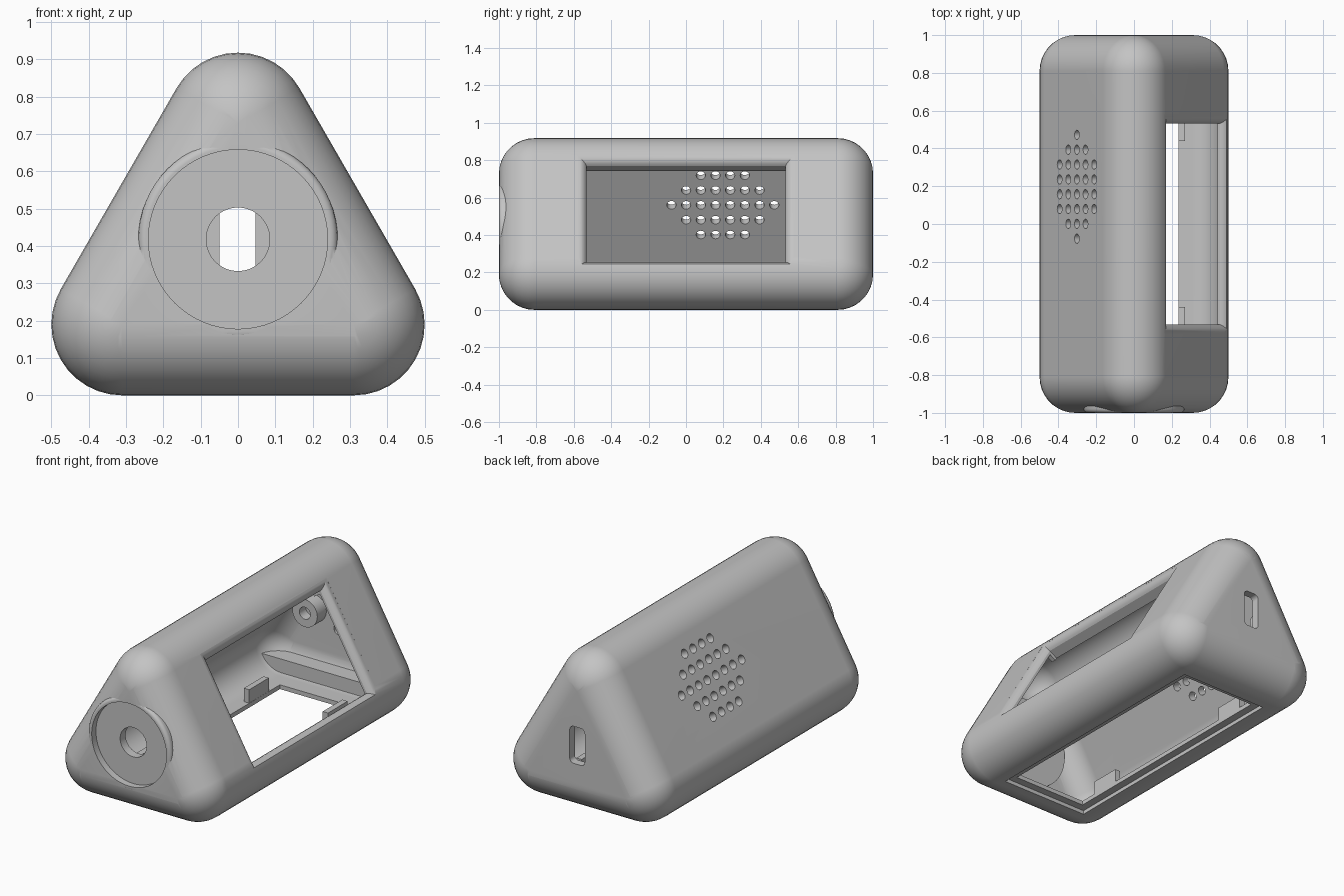
import bpy, bmesh, math
from mathutils import Matrix, Vector

if "Cube" in bpy.data.objects:
    bpy.data.objects.remove(bpy.data.objects["Cube"], do_unlink=True)

grey = bpy.data.materials.new("plain grey")
grey.use_nodes = True
COLOUR = (0.55, 0.55, 0.55, 1)
grey.diffuse_color = COLOUR
grey.node_tree.nodes["Principled BSDF"].inputs["Base Color"].default_value = COLOUR

CORNERS = [(-0.31, 0.19), (0.31, 0.19), (0, 0.728)]
ALONG_Y = Matrix.Rotation(math.pi / 2, 4, "X")
SLOPE = math.radians(30)
RIGHT_SLOPE = Matrix.Rotation(-SLOPE, 4, "Y")


def finish(bm, name):
    bmesh.ops.recalc_face_normals(bm, faces=bm.faces)
    mesh = bpy.data.meshes.new(name)
    bm.to_mesh(mesh)
    bm.free()
    mesh.materials.append(grey)
    obj = bpy.data.objects.new(name, mesh)
    bpy.context.collection.objects.link(obj)
    return obj


def rounded_prism(name, radius):
    """Triangular prism rounded by a ball at each of its six corners."""
    bm = bmesh.new()
    for x, z in CORNERS:
        for y in (-0.81, 0.81):
            bmesh.ops.create_uvsphere(bm, u_segments=36, v_segments=18, radius=radius,
                                      matrix=Matrix.Translation((x, y, z)) @ ALONG_Y)
    hull = bmesh.ops.convex_hull(bm, input=bm.verts)
    waste = {g for g in hull["geom_interior"] + hull["geom_unused"]
             if isinstance(g, bmesh.types.BMVert)}
    bmesh.ops.delete(bm, geom=list(waste), context="VERTS")
    bmesh.ops.dissolve_limit(bm, angle_limit=0.01, verts=bm.verts, edges=bm.edges)
    return finish(bm, name)


def cylinder(name, x, z, radius, y0, y1, rounding=0):
    """Cylinder along y, its front rim optionally rounded."""
    bm = bmesh.new()
    bmesh.ops.create_cone(bm, cap_ends=True, segments=64, radius1=radius, radius2=radius,
                          depth=y1 - y0,
                          matrix=Matrix.Translation((x, (y0 + y1) / 2, z)) @ ALONG_Y)
    if rounding:
        rim = [e for e in bm.edges if all(v.co.y < y0 + 0.001 for v in e.verts)]
        bmesh.ops.bevel(bm, geom=rim, offset=rounding, segments=4, profile=0.5, affect="EDGES")
    return finish(bm, name)


def box(name, low, high, turn=Matrix()):
    bm = bmesh.new()
    low, high = Vector(low), Vector(high)
    bmesh.ops.create_cube(bm, size=1, matrix=turn @ Matrix.Translation((low + high) / 2)
                          @ Matrix.Diagonal((*(high - low), 1)))
    return finish(bm, name)


def combine(target, tool, operation="DIFFERENCE"):
    mod = target.modifiers.new(tool.name, "BOOLEAN")
    mod.operation = operation
    mod.solver = "EXACT"
    mod.object = tool
    bpy.context.view_layer.objects.active = target
    bpy.ops.object.modifier_apply(modifier=mod.name)
    bpy.data.objects.remove(tool, do_unlink=True)


def window_cutter():
    """Opening through the right slope, its outer edge rounded over."""
    bm = bmesh.new()
    radius, face, sweep = 0.05, 0.5535, math.radians(70)
    profile = [(0.42, 0)]
    for i in range(6):
        t = sweep * (1 - i / 5)
        profile.append((face - radius * (1 - math.cos(t)),
                        radius * (math.sin(sweep) - math.sin(t))))
    profile.append((0.62, profile[-1][1]))
    rings = []
    for n, flare in profile:
        low, high, half = -0.008 - flare, 0.588 + flare, 0.532 + flare
        rings.append([bm.verts.new((n, y, s)) for y, s in
                      ((-half, low), (half, low), (half, high), (-half, high))])
    bm.faces.new(rings[0])
    bm.faces.new(rings[-1])
    for a, b in zip(rings, rings[1:]):
        for i in range(4):
            j = (i + 1) % 4
            bm.faces.new((a[i], a[j], b[j], b[i]))
    bm.transform(RIGHT_SLOPE)
    return finish(bm, "window_cutter")


def speaker_cutter():
    """Diamond of round holes through the left slope."""
    bm = bmesh.new()
    turn = Matrix.Rotation(SLOPE, 4, "Y")
    for row in range(-2, 3):
        count = 8 - 2 * abs(row)
        for i in range(count):
            y = 0.197 + (i - (count - 1) / 2) * 0.0785
            spot = Matrix.Translation((-0.52, y, 0.354 + row * 0.0915))
            bmesh.ops.create_cone(bm, cap_ends=True, segments=20, radius1=0.025, radius2=0.025,
                                  depth=0.2,
                                  matrix=turn @ spot @ Matrix.Rotation(math.pi / 2, 4, "Y"))
    return finish(bm, "speaker_cutter")


def slot_cutter():
    """Upright slot with rounded corners in the back."""
    slot = box("slot_cutter", (-0.05, 0.85, 0.305), (0.047, 1.1, 0.52))
    bm = bmesh.new()
    bm.from_mesh(slot.data)
    edges = [e for e in bm.edges if abs(e.verts[0].co.y - e.verts[1].co.y) > 0.1]
    bmesh.ops.bevel(bm, geom=edges, offset=0.025, segments=5, profile=0.5, affect="EDGES")
    bm.to_mesh(slot.data)
    bm.free()
    return slot


# Thin hollow body with a round collar through the front wall
body = rounded_prism("body_shell", 0.19)
combine(body, rounded_prism("cavity", 0.143))
combine(body, cylinder("collar", 0, 0.418, 0.267, -0.9995, -0.91, 0.02), "UNION")

# Ledge across the back end of the floor, kept inside the shell
ledge = box("end_ledge", (-0.5, 0.84, 0), (0.5, 1, 0.13))
combine(ledge, rounded_prism("ledge_limit", 0.165), "INTERSECT")
combine(body, ledge, "UNION")

# Stiffening bar behind the top edge of the window
combine(body, box("window_bar", (0.464, -0.56, 0.57), (0.53, 0.56, 0.62), RIGHT_SLOPE), "UNION")

# Front dial recess and hole, back slot, window, speaker holes
combine(body, cylinder("dial_recess", 0, 0.418, 0.24, -1.1, -0.96))
combine(body, cylinder("dial_hole", 0, 0.418, 0.085, -1.1, -0.8))
combine(body, slot_cutter())
combine(body, window_cutter())
combine(body, speaker_cutter())

# Bottom opening with a shallow stepped seat for a cover
combine(body, box("cover_seat", (-0.28, -0.765, -0.1), (0.28, 0.765, 0.022)))
combine(body, box("bottom_opening", (-0.235, -0.72, -0.1), (0.235, 0.72, 0.12)))

# Screw post inside the back wall
post = cylinder("screw_post", -0.18, 0.42, 0.08, 0.87, 0.96)
combine(post, cylinder("screw_hole", -0.18, 0.42, 0.035, 0.7, 0.93))

# Clip blocks standing on the inner rim, two on each side
clips = []
for side in (-1, 1):
    for end in (-1, 1):
        x0, x1 = sorted((side * 0.236, side * 0.27))
        y0, y1 = sorted((end * 0.44, end * 0.62))
        clips.append(box("clip_block", (x0, y0, 0.03), (x1, y1, 0.125)))

for obj in [body, post] + clips:
    bpy.ops.object.select_all(action="DESELECT")
    obj.select_set(True)
    bpy.context.view_layer.objects.active = obj
    bpy.ops.object.shade_smooth_by_angle(angle=math.radians(25))
    normals = obj.modifiers.new("even_shading", "WEIGHTED_NORMAL")
    normals.keep_sharp = True
